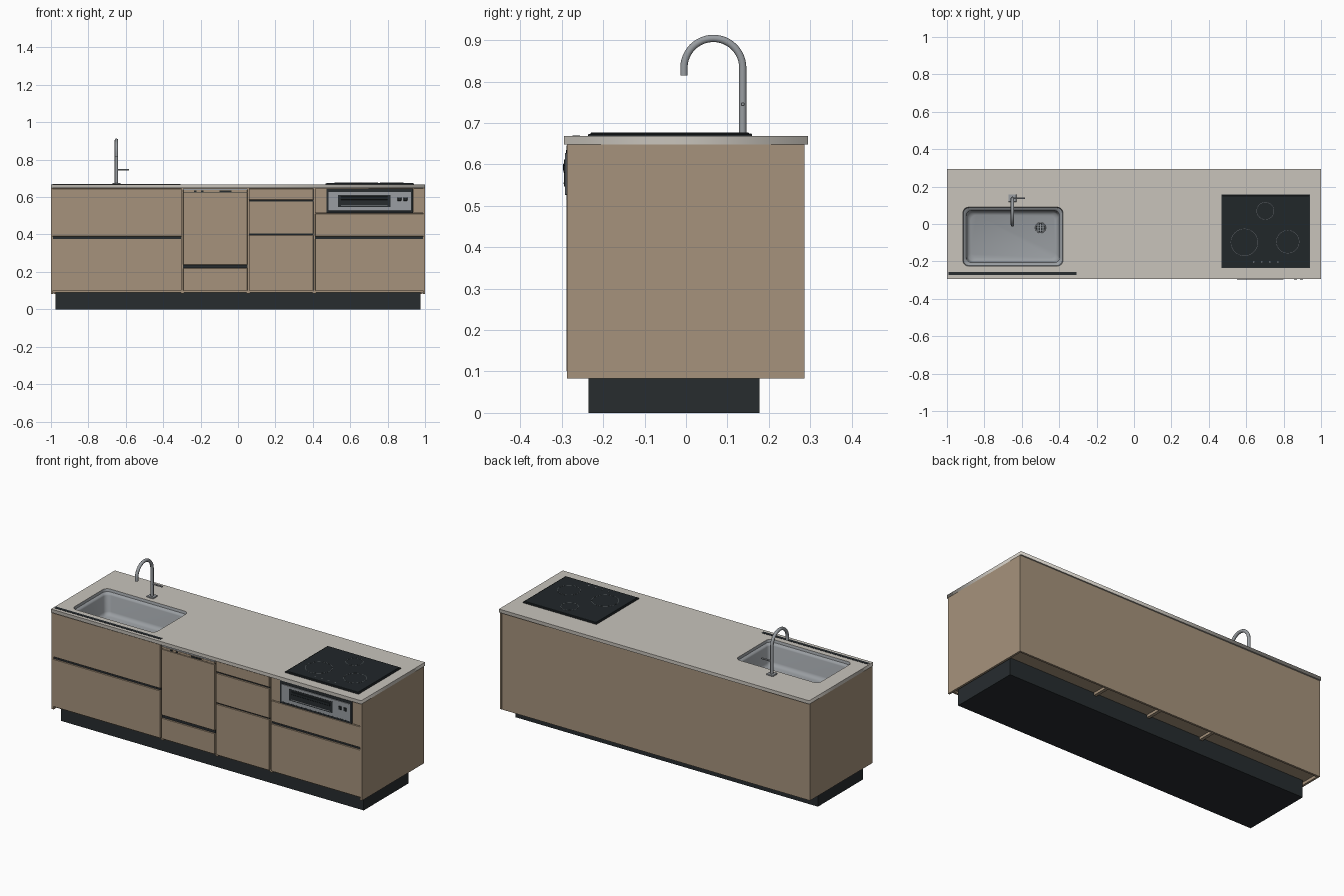
import bpy, bmesh, math
from math import sin, cos, pi

if "Cube" in bpy.data.objects:
    bpy.data.objects.remove(bpy.data.objects["Cube"])


def mat(name, rgb):
    m = bpy.data.materials.new(name)
    m.diffuse_color = (*rgb, 1)
    m.use_nodes = True
    m.node_tree.nodes["Principled BSDF"].inputs["Base Color"].default_value = m.diffuse_color
    return m


WOOD = mat("wood", (0.38, 0.29, 0.2))
STONE = mat("stone", (0.58, 0.55, 0.5))
DARK = mat("dark", (0.02, 0.025, 0.028))
GLASS = mat("glass", (0.015, 0.02, 0.023))
STEEL = mat("steel", (0.32, 0.34, 0.36))
MARK = mat("marking", (0.12, 0.13, 0.14))


def add(name, bm, m):
    me = bpy.data.meshes.new(name)
    bm.to_mesh(me)
    bm.free()
    me.materials.append(m)
    ob = bpy.data.objects.new(name, me)
    bpy.context.collection.objects.link(ob)
    return ob


def box(name, x0, x1, y0, y1, z0, z1, m, bevel=0):
    bm = bmesh.new()
    bmesh.ops.create_cube(bm, size=1)
    for v in bm.verts:
        v.co = ((x0 + x1) / 2 + v.co.x * (x1 - x0), (y0 + y1) / 2 + v.co.y * (y1 - y0),
                (z0 + z1) / 2 + v.co.z * (z1 - z0))
    if bevel:
        bmesh.ops.bevel(bm, geom=bm.edges[:], offset=bevel, segments=1, affect='EDGES')
    return add(name, bm, m)


def smooth(ob):
    bpy.ops.object.select_all(action='DESELECT')
    ob.select_set(True)
    bpy.context.view_layer.objects.active = ob
    bpy.ops.object.shade_smooth_by_angle(angle=math.radians(40))


def curve(name, dims, splines, m, cyclic=False, bevel=0, extrude=0, z=0):
    cu = bpy.data.curves.new(name, 'CURVE')
    cu.dimensions = dims
    cu.bevel_depth, cu.extrude, cu.bevel_resolution = bevel, extrude, 3
    cu.use_fill_caps = True
    if dims == '2D':
        cu.fill_mode = 'BOTH'
    for pts in splines:
        s = cu.splines.new('POLY')
        s.points.add(len(pts) - 1)
        for p, co in zip(s.points, pts):
            p.co = (*co, 1)
        s.use_cyclic_u = cyclic
    ob = bpy.data.objects.new(name, cu)
    ob.location.z = z
    bpy.context.collection.objects.link(ob)
    bpy.ops.object.select_all(action='DESELECT')
    ob.select_set(True)
    bpy.context.view_layer.objects.active = ob
    bpy.ops.object.convert(target='MESH')
    ob = bpy.context.object
    ob.data.materials.clear()
    ob.data.materials.append(m)
    return ob


def rounded(x0, x1, y0, y1, r, z=0, n=6):
    pts = []
    for k, (cx, cy) in enumerate([(x1 - r, y1 - r), (x0 + r, y1 - r), (x0 + r, y0 + r), (x1 - r, y0 + r)]):
        for i in range(n + 1):
            a = k * pi / 2 + i * pi / 2 / n
            pts.append((cx + r * cos(a), cy + r * sin(a), z))
    return pts


def circle(cx, cy, r, n=40):
    return [(cx + r * cos(2 * pi * i / n), cy + r * sin(2 * pi * i / n), 0) for i in range(n)]


# plinth and carcass
box("plinth", -0.975, 0.975, -0.235, 0.178, 0, 0.1, DARK)
for s, n in ((-1, "left"), (1, "right")):
    box(n + "_side_panel", *sorted((s, s * 0.988)), -0.287, 0.286, 0.083, 0.648, WOOD)
box("back_panel", -0.987, 0.987, 0.274, 0.286, 0.083, 0.648, WOOD)
box("carcass_front", -0.988, 0.988, -0.268, -0.26, 0.1, 0.648, WOOD)
edges = [-0.988, -0.297, 0.055, 0.408, 0.988]
for i in range(4):
    box(f"cabinet_floor_{i}", edges[i], edges[i + 1], -0.268, 0.262, 0.1, 0.114, WOOD)
    box(f"floor_rail_{i}", edges[i], edges[i + 1], -0.272, -0.26, 0.09, 0.1, WOOD)
for i, x in enumerate(edges[1:-1]):
    box(f"divider_{i}", x - 0.009, x + 0.009, -0.274, 0.27, 0.085, 0.645, WOOD)

# drawer and door fronts per bay, with dark finger channels in the gaps
bays = [(-0.992, -0.301, [(0.1, 0.376), (0.39, 0.645)]),
        (-0.293, 0.05, [(0.1, 0.22), (0.238, 0.622), (0.624, 0.638)]),
        (0.059, 0.403, [(0.1, 0.396), (0.404, 0.576), (0.585, 0.645)]),
        (0.413, 0.992, [(0.1, 0.376), (0.39, 0.511)])]
for b, (x0, x1, rows) in enumerate(bays):
    for r, (z0, z1) in enumerate(rows):
        box(f"front_{b}_{r}", x0, x1, -0.288, -0.27, z0, z1, WOOD, 0.001)
        if r:
            box(f"channel_{b}_{r}", x0, x1, -0.28, -0.266, rows[r - 1][1] - 0.002, z0 + 0.002, DARK)

# dishwasher controls
box("dishwasher_trim", -0.293, 0.05, -0.287, -0.27, 0.638, 0.646, STEEL)
for i, (x0, x1) in enumerate([(-0.235, -0.222), (-0.197, -0.184), (-0.1, -0.035)]):
    box(f"dishwasher_button_{i}", x0, x1, -0.29, -0.28, 0.626, 0.635, DARK)

# grill unit with fillers
box("grill_filler_left", 0.413, 0.472, -0.286, -0.27, 0.515, 0.645, WOOD)
box("grill_filler_right", 0.938, 0.992, -0.286, -0.27, 0.515, 0.645, WOOD)
box("grill_frame", 0.474, 0.936, -0.289, -0.262, 0.514, 0.646, DARK)
box("grill_panel", 0.484, 0.926, -0.292, -0.28, 0.526, 0.628, STEEL, 0.001)
box("grill_window", 0.535, 0.815, -0.294, -0.285, 0.546, 0.612, DARK)
box("grill_handle", 0.55, 0.8, -0.297, -0.29, 0.584, 0.602, GLASS, 0.002)
box("grill_lower_trim", 0.55, 0.8, -0.2955, -0.29, 0.552, 0.556, STEEL)
for i, x in enumerate((0.863, 0.895)):
    box(f"grill_knob_{i}", x - 0.01, x + 0.01, -0.296, -0.288, 0.579, 0.599, DARK, 0.002)

# worktop with sink cut-out
SX0, SX1, SY0, SY1 = -0.915, -0.38, -0.225, 0.09
outer = [(-1, -0.294, 0), (1, -0.294, 0), (1, 0.294, 0), (-1, 0.294, 0)]
curve("worktop", '2D', [outer, rounded(SX0, SX1, SY0, SY1, 0.03)], STONE, True, extrude=0.01, z=0.658)
box("worktop_strip", -0.992, -0.308, -0.274, -0.256, 0.667, 0.6695, DARK)

# sink bowl lofted from rounded rings
bm = bmesh.new()
rings = []
for d, z in [(0, 0.667), (0.003, 0.653), (0.014, 0.648), (0.018, 0.64), (0.022, 0.55), (0.028, 0.537), (0.042, 0.53)]:
    rings.append([bm.verts.new(p) for p in
                  rounded(SX0 + d, SX1 - d, SY0 + d, SY1 - d, 0.03, z)])
for a, b in zip(rings, rings[1:]):
    for i in range(len(a)):
        j = (i + 1) % len(a)
        bm.faces.new((a[i], a[j], b[j], b[i]))
bm.faces.new(rings[-1])
smooth(add("sink_bowl", bm, STEEL))

# drain
curve("drain_ring", '3D', [circle(-0.5, -0.02, 0.026, 24)], STEEL, True, bevel=0.003, z=0.532)
curve("drain_cup", '2D', [circle(-0.5, -0.02, 0.025, 24)], DARK, True, extrude=0.001, z=0.5305)
for i in (-1, 0, 1):
    box(f"drain_bar_x_{i}", -0.522, -0.478, -0.022 + i * 0.013, -0.018 + i * 0.013, 0.531, 0.535, STEEL)
    box(f"drain_bar_y_{i}", -0.502 + i * 0.013, -0.498 + i * 0.013, -0.042, 0.002, 0.531, 0.535, STEEL)

# tap
path = [(-0.65, 0.137, 0.668), (-0.65, 0.137, 0.76)]
path += [(-0.65, 0.066 + 0.071 * cos(a), 0.833 + 0.071 * sin(a)) for a in [pi * i / 24 for i in range(25)]]
path.append((-0.65, -0.005, 0.815))
smooth(curve("tap_spout", '3D', [path], STEEL, bevel=0.0092))
box("tap_base", -0.672, -0.628, 0.117, 0.159, 0.667, 0.675, STEEL, 0.002)
box("tap_lever", -0.65, -0.583, 0.133, 0.141, 0.741, 0.749, STEEL, 0.001)

# cooktop
box("cooktop_frame", 0.467, 0.942, -0.236, 0.158, 0.667, 0.673, DARK, 0.001)
box("cooktop_glass", 0.473, 0.936, -0.23, 0.152, 0.67, 0.6765, GLASS, 0.001)
for i, (x, y, r) in enumerate([(0.59, -0.098, 0.073), (0.822, -0.095, 0.062), (0.702, 0.07, 0.047)]):
    curve(f"burner_ring_{i}", '2D', [circle(x, y, r), circle(x, y, r - 0.002)], MARK, True, extrude=0.0004, z=0.6768)
for i in range(4):
    x = 0.64 + i * 0.043
    curve(f"touch_mark_{i}", '2D', [circle(x, -0.203, 0.005, 12)], MARK, True, extrude=0.0004, z=0.6768)
